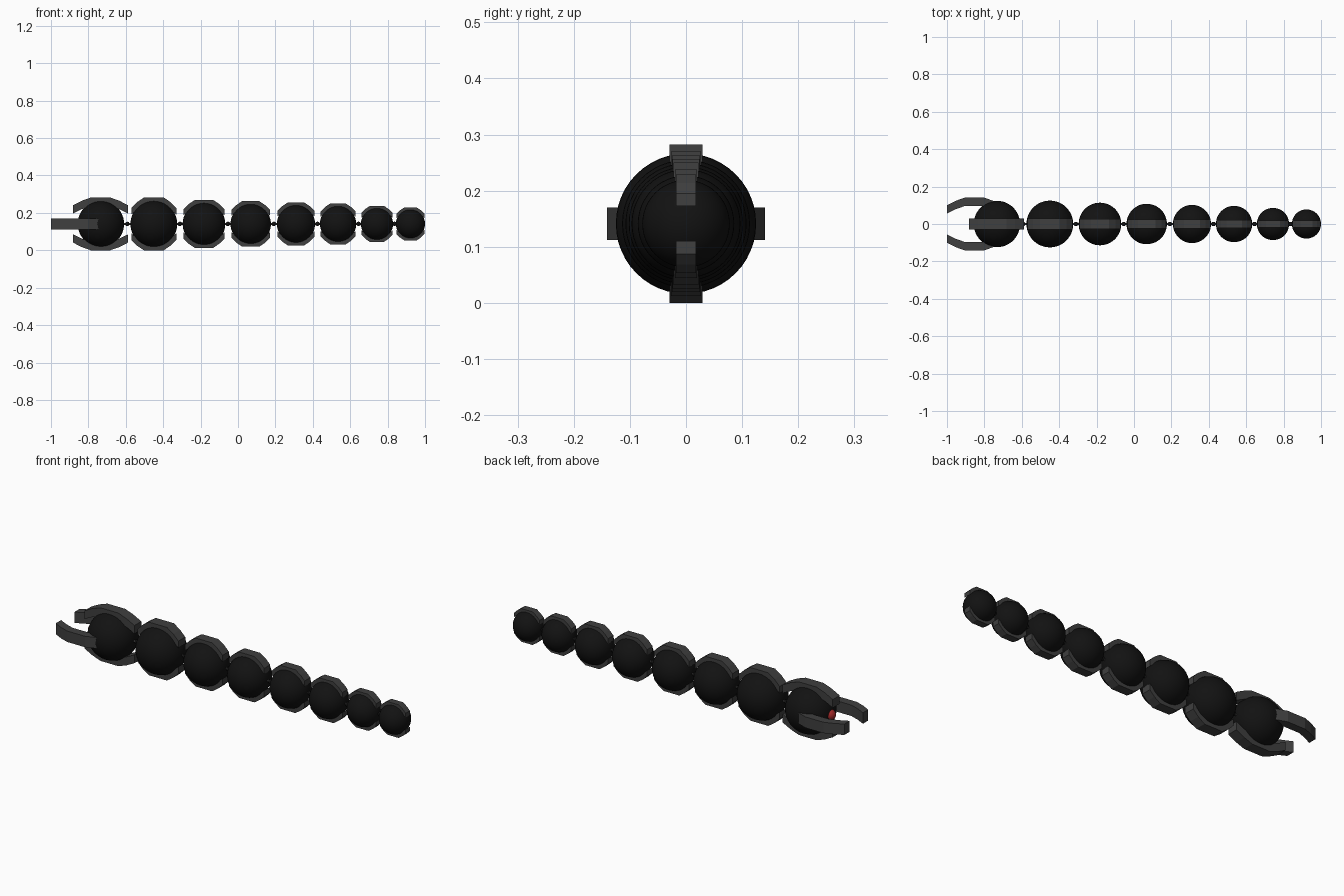
import bpy, bmesh, math
from mathutils import Matrix, Vector

if "Cube" in bpy.data.objects:
    bpy.data.objects.remove(bpy.data.objects["Cube"])

ZC = 0.141  # height of the body axis


def material(name, color):
    m = bpy.data.materials.new(name)
    m.diffuse_color = (*color, 1)
    m.use_nodes = True
    m.node_tree.nodes["Principled BSDF"].inputs["Base Color"].default_value = m.diffuse_color
    return m


BLACK = material("black_shell", (0.006, 0.006, 0.006))
GREY = material("dark_grey_plate", (0.05, 0.05, 0.05))
RED = material("red_lens", (0.35, 0.02, 0.02))


def finish(bm, name, mat, smooth):
    bmesh.ops.recalc_face_normals(bm, faces=bm.faces)
    for f in bm.faces:
        f.smooth = smooth
    me = bpy.data.meshes.new(name)
    bm.to_mesh(me)
    bm.free()
    me.materials.append(mat)
    ob = bpy.data.objects.new(name, me)
    bpy.context.collection.objects.link(ob)
    return ob


def ball(name, x, r, mat, u=48, v=24):
    bm = bmesh.new()
    mtx = Matrix.Translation((x, 0, ZC)) @ Matrix.Rotation(math.pi / 2, 4, 'Y')
    bmesh.ops.create_uvsphere(bm, u_segments=u, v_segments=v, radius=r, matrix=mtx)
    return finish(bm, name, mat, True)


def rod(name, x0, x1, r0, r1, mat):
    bm = bmesh.new()
    mtx = Matrix.Translation(((x0 + x1) / 2, 0, ZC)) @ Matrix.Rotation(math.pi / 2, 4, 'Y')
    bmesh.ops.create_cone(bm, cap_ends=True, segments=16, radius1=r0, radius2=r1,
                          depth=x1 - x0, matrix=mtx)
    return finish(bm, name, mat, False)


def plate(name, x, half, size, turn):
    """Arched plate; half is the outer arch as (x, height), mirrored and extruded sideways."""
    outer, inner = half
    path = [(-a, h) for a, h in reversed(outer)] + outer
    path += list(reversed(inner)) + [(-a, h) for a, h in inner]
    w = 0.029 * size
    bm = bmesh.new()
    face = bm.faces.new([bm.verts.new((a * size, -w, h * size)) for a, h in path])
    ext = bmesh.ops.extrude_face_region(bm, geom=[face])
    moved = [g for g in ext['geom'] if isinstance(g, bmesh.types.BMVert)]
    bmesh.ops.translate(bm, verts=moved, vec=Vector((0, 2 * w, 0)))
    bm.transform(Matrix.Translation((x, 0, ZC)) @ Matrix.Rotation(math.radians(turn), 4, 'X'))
    return finish(bm, name, GREY, False)


HEAD_ARCH = ([(0.052, 0.141), (0.1, 0.124), (0.147, 0.1)],
             [(0.052, 0.096), (0.1, 0.079), (0.147, 0.056)])
BODY_ARCH = ([(0.053, 0.141), (0.09, 0.116), (0.12, 0.086)],
             [(0.048, 0.096), (0.085, 0.08), (0.12, 0.05)])

# Head with top and bottom plates, side jaws and a lens
ball("head", -0.733, 0.124, BLACK)
for side, turn in (("top", 0), ("bottom", 180)):
    plate("head_plate_" + side, -0.735, HEAD_ARCH, 1, turn)
for side, turn in (("left", 90), ("right", -90)):
    plate("jaw_" + side, -0.853, HEAD_ARCH, 1, turn)
ball("lens", -0.847, 0.028, RED, 24, 12)

# Shrinking body segments, each with two plates
segments = [(-0.45, 0.125), (-0.182, 0.114), (0.068, 0.108), (0.31, 0.102),
            (0.535, 0.097), (0.743, 0.086), (0.922, 0.078)]
end = -0.733 + 0.124
for i, (x, r) in enumerate(segments, 1):
    ball(f"segment_{i}", x, r, BLACK)
    for side, turn in (("top", 0), ("bottom", 180)):
        plate(f"segment_plate_{side}_{i}", x, BODY_ARCH, r / 0.125, turn)
    # Joint between neighbouring segments
    start = x - r
    rod(f"joint_pin_{i}", end - 0.01, start + 0.01, 0.006, 0.006, GREY)
    ball(f"joint_ball_{i}", (end + start) / 2, 0.012, BLACK, 16, 8)
    end = x + r
